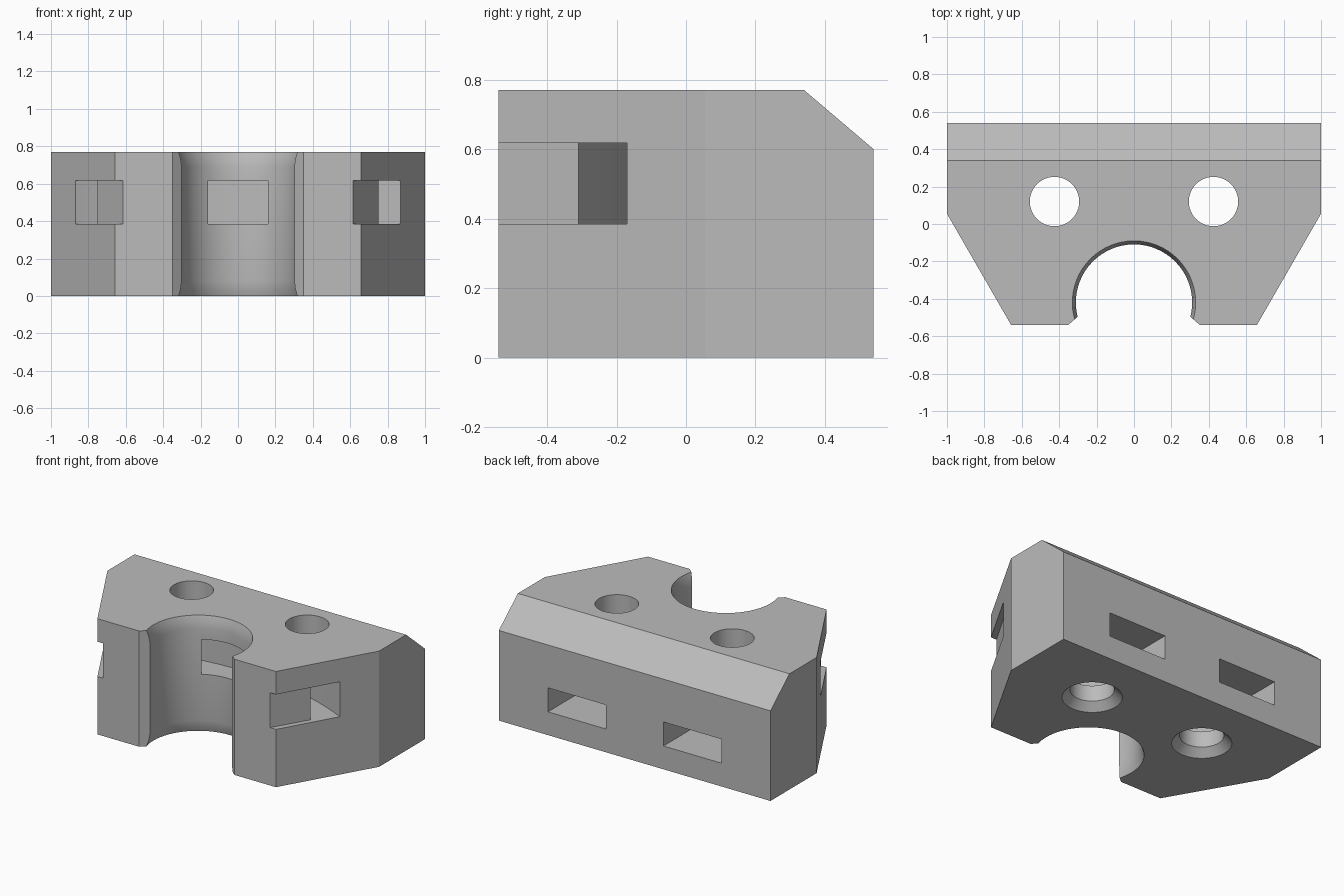
import bpy, bmesh, math
from mathutils import Vector

if "Cube" in bpy.data.objects:
    bpy.data.objects.remove(bpy.data.objects["Cube"])

H, HALF = 0.77, 0.54          # block height and half depth
BORE_Y = -0.42                # centre of the half-open bore
HOLE_X, HOLE_Y = 0.425, 0.12  # screw hole centres

grey = bpy.data.materials.new("plain grey")
grey.diffuse_color = (0.5, 0.5, 0.5, 1)
grey.use_nodes = True
grey.node_tree.nodes["Principled BSDF"].inputs["Base Color"].default_value = grey.diffuse_color


def make(name, bm):
    bmesh.ops.recalc_face_normals(bm, faces=bm.faces)
    me = bpy.data.meshes.new(name)
    bm.to_mesh(me)
    bm.free()
    me.materials.append(grey)
    ob = bpy.data.objects.new(name, me)
    bpy.context.collection.objects.link(ob)
    return ob


def prism(points, z0, z1):
    """Extrude a plan outline from z0 to z1."""
    bm = bmesh.new()
    face = bm.faces.new([bm.verts.new((x, y, z0)) for x, y in points])
    top = bmesh.ops.extrude_face_region(bm, geom=[face])["geom"]
    bmesh.ops.translate(bm, vec=(0, 0, z1 - z0),
                        verts=[v for v in top if isinstance(v, bmesh.types.BMVert)])
    return bm


def turned(profile, cx, cy, n):
    """Solid of revolution from (radius, z) pairs."""
    bm = bmesh.new()
    rings = [[bm.verts.new((cx + r * math.cos(2 * math.pi * i / n),
                            cy + r * math.sin(2 * math.pi * i / n), z))
              for i in range(n)] for r, z in profile]
    for a, b in zip(rings, rings[1:]):
        for i in range(n):
            j = (i + 1) % n
            bm.faces.new((a[i], a[j], b[j], b[i]))
    bm.faces.new(rings[0])
    bm.faces.new(rings[-1])
    return bm


def mirrored(points):
    """Complete a right-hand half outline with its left-hand half."""
    return points + [(-x, y) for x, y in reversed(points)]


# Block with slanted front corners and a sloped upper back edge
bm = prism(mirrored([(0.657, -HALF), (1, 0.055), (1, HALF)]), 0, H)
cut = bmesh.ops.bisect_plane(bm, geom=bm.verts[:] + bm.edges[:] + bm.faces[:],
                             plane_co=Vector((0, 0.34, H)),
                             plane_no=Vector((0, 0.17, 0.20)), clear_outer=True)
bmesh.ops.holes_fill(bm, edges=[e for e in bm.edges if e.is_boundary])
block = make("clamp_block", bm)

cutters = []

# Bore with softly flared ends, and its bevelled mouth
cutters.append(make("bore_cutter", turned(
    [(0.336, -0.02), (0.33, 0), (0.318, 0.035), (0.311, 0.08),
     (0.311, H - 0.08), (0.318, H - 0.035), (0.33, H), (0.336, H + 0.02)],
    0, BORE_Y, 64)))
cutters.append(make("mouth_cutter", prism(
    mirrored([(0.38, -0.565), (0.298, -0.493)]), -0.05, H + 0.05)))

# Curved strap channel that leaves through both slanted sides
ARC_Y, R_IN, R_OUT, N = -1.96, 1.813, 1.99, 24


def arc(r, x):
    return (x, ARC_Y + math.sqrt(r * r - x * x))


inner = [arc(R_IN, 0.75 * (2 * i / N - 1)) for i in range(N + 1)]
outer = [arc(R_OUT, 0.95 * (1 - 2 * i / N)) for i in range(N + 1)]
channel = inner + [(0.579, -0.6), (0.95, -0.6)] + outer + [(-0.95, -0.6), (-0.579, -0.6)]
cutters.append(make("strap_channel_cutter", prism(channel, 0.385, 0.617)))

# Screw holes with countersinks below, and nut slots open to the back
NUT = 0.213
for side, sx in (("left", -1), ("right", 1)):
    cx = sx * HOLE_X
    cutters.append(make(side + "_screw_hole_cutter", turned(
        [(0.19, -0.01), (0.18, 0), (0.132, 0.05), (0.132, H + 0.05)], cx, HOLE_Y, 48)))
    flat = NUT / math.sqrt(3)
    cutters.append(make(side + "_nut_slot_cutter", prism(
        [(cx - NUT, 0.6), (cx - NUT, HOLE_Y - flat), (cx, HOLE_Y - 2 * flat),
         (cx + NUT, HOLE_Y - flat), (cx + NUT, 0.6)], 0.155, 0.315)))

# Cut everything out of the block
bpy.context.view_layer.objects.active = block
block.select_set(True)
for c in cutters:
    mod = block.modifiers.new(c.name, "BOOLEAN")
    mod.operation, mod.solver, mod.object = "DIFFERENCE", "EXACT", c
    bpy.ops.object.modifier_apply(modifier=mod.name)
    bpy.data.objects.remove(c)

bpy.ops.object.shade_smooth_by_angle(angle=math.radians(29))
